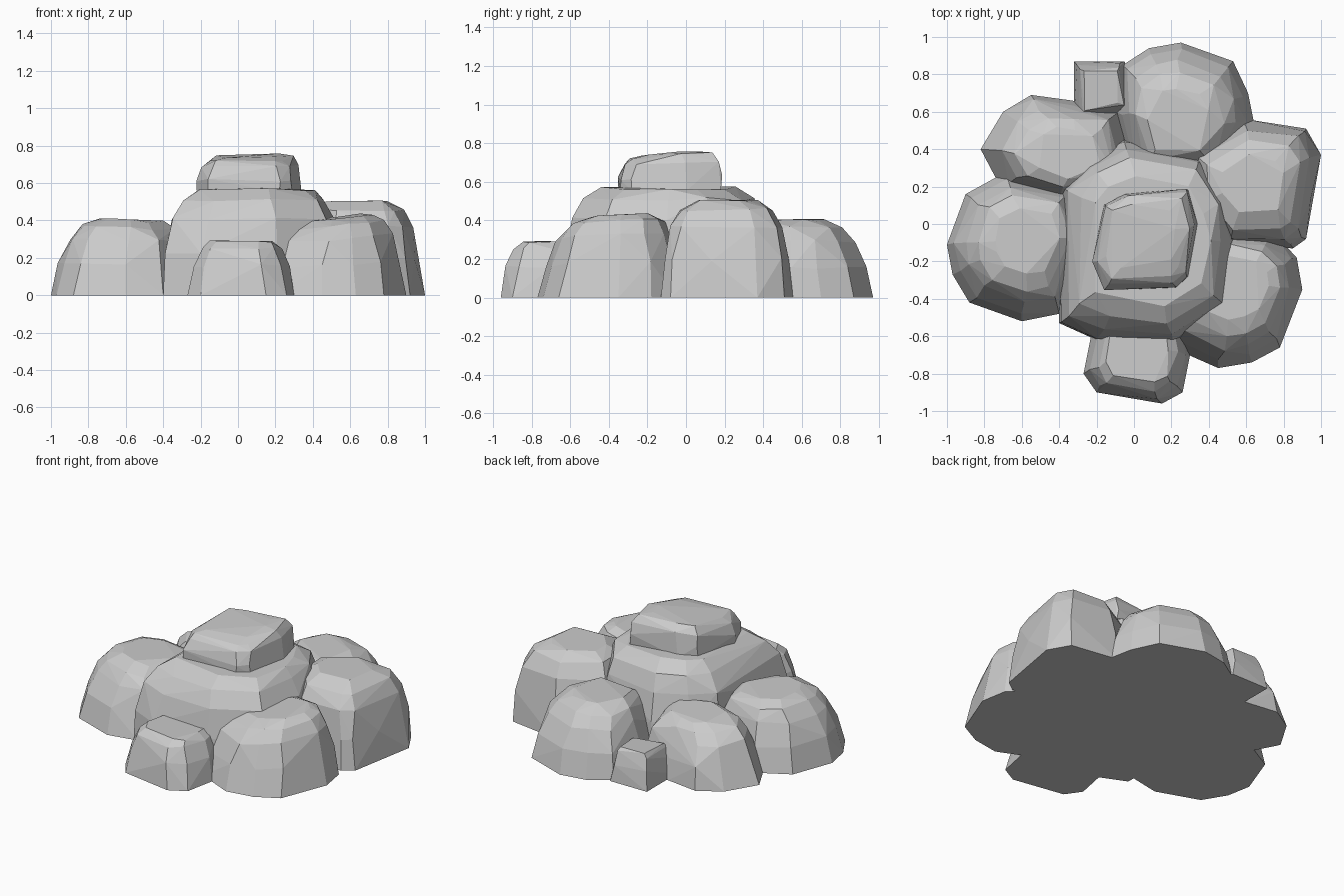
import bpy
import bmesh
import random
from mathutils import Vector

random.seed(4)

if "Cube" in bpy.data.objects:
    bpy.data.objects.remove(bpy.data.objects["Cube"], do_unlink=True)

# Single stone colour
stone = bpy.data.materials.new("stone_grey")
stone.use_nodes = True
colour = (0.6, 0.6, 0.6, 1)
stone.diffuse_color = colour
stone.node_tree.nodes["Principled BSDF"].inputs["Base Color"].default_value = colour

# Ring heights and widths, as fractions of the full height and footprint
BOULDER = [(0, 1), (0.4, 0.9), (0.74, 0.78), (0.91, 0.64), (1, 0.45)]
STEEP = [(0, 1), (0.4, 0.94), (0.74, 0.84), (0.92, 0.7), (1, 0.45)]
MOUND = [(0, 1), (0.4, 0.97), (0.72, 0.9), (0.9, 0.79), (1, 0.63)]
BLOCK = [(0, 1), (0.55, 0.88), (0.88, 0.75), (1, 0.62)]
CAP = [(0, 1), (0.38, 0.99), (0.75, 0.92), (0.94, 0.8), (1, 0.58)]


def rock(name, height, outline, centre, profile=BOULDER, floor=0, tilt=(0, 0), rough=0.012):
    """Faceted rock: the footprint shrinks ring by ring toward the crown centre."""
    bm = bmesh.new()
    mid = Vector(centre)
    for level, scale in profile:
        for point in outline:
            p = mid + (Vector(point) - mid) * scale
            z = floor + level * height
            if level > 0:
                p += Vector((random.uniform(-rough, rough), random.uniform(-rough, rough)))
                z += level * (p - mid).dot(Vector(tilt)) + random.uniform(-rough, rough / 2)
            bm.verts.new((p.x, p.y, z))
    hull = bmesh.ops.convex_hull(bm, input=bm.verts)
    spare = {v for v in hull["geom_interior"] + hull["geom_unused"]
             if isinstance(v, bmesh.types.BMVert)}
    bmesh.ops.delete(bm, geom=list(spare), context="VERTS")
    # Merge nearly coplanar triangles into broader facets
    bmesh.ops.dissolve_limit(bm, angle_limit=0.06, verts=bm.verts, edges=bm.edges)
    bmesh.ops.recalc_face_normals(bm, faces=bm.faces)
    mesh = bpy.data.meshes.new(name)
    bm.to_mesh(mesh)
    bm.free()
    mesh.materials.append(stone)
    obj = bpy.data.objects.new(name, mesh)
    bpy.context.collection.objects.link(obj)
    return obj


# Central mound and the cap stone on it
rock("central_mound", 0.57,
     [(-0.4, -0.53), (-0.2, -0.62), (0.2, -0.65), (0.5, -0.46), (0.56, -0.1),
      (0.53, 0.14), (0.38, 0.37), (-0.06, 0.45), (-0.28, 0.35), (-0.4, 0.2)],
     (0.13, -0.06), MOUND)
rock("cap_stone", 0.2,
     [(-0.22, -0.2), (-0.16, -0.35), (0.22, -0.34), (0.29, -0.28), (0.34, 0),
      (0.29, 0.18), (-0.05, 0.16), (-0.16, 0.1)],
     (0.08, -0.08), CAP, floor=0.55, tilt=(0.01, 0.07))

# Ring of large boulders
rock("right_side_boulder", 0.4,
     [(-1, -0.11), (-0.97, -0.27), (-0.88, -0.42), (-0.6, -0.52), (-0.4, -0.48),
      (-0.2, -0.1), (-0.33, 0.2), (-0.7, 0.27), (-0.9, 0.16)],
     (-0.55, -0.06), tilt=(-0.05, 0))
rock("back_right_boulder", 0.365,
     [(-0.82, 0.4), (-0.7, 0.6), (-0.55, 0.69), (-0.33, 0.66), (-0.08, 0.6),
      (0, 0.25), (-0.4, 0.12), (-0.72, 0.21)],
     (-0.32, 0.36), tilt=(0, -0.05))
rock("back_boulder", 0.4,
     [(-0.06, 0.85), (0.08, 0.94), (0.25, 0.97), (0.53, 0.87), (0.61, 0.7),
      (0.64, 0.55), (0.5, 0.25), (0, 0.25), (-0.1, 0.6)],
     (0.22, 0.53))
rock("left_side_boulder", 0.5,
     [(0.3, 0.38), (0.6, 0.56), (0.92, 0.51), (1, 0.37), (0.96, 0.12),
      (0.92, -0.08), (0.85, -0.13), (0.5, -0.12), (0.3, 0.1)],
     (0.63, 0.2), STEEP)
rock("front_left_boulder", 0.425,
     [(0.2, -0.66), (0.45, -0.77), (0.63, -0.74), (0.78, -0.66), (0.9, -0.35),
      (0.87, -0.18), (0.75, -0.05), (0.45, 0), (0.16, -0.4)],
     (0.56, -0.3), tilt=(0.1, 0.03))

# Small filler blocks
rock("front_small_block", 0.29,
     [(-0.27, -0.8), (-0.2, -0.9), (0.15, -0.96), (0.26, -0.9), (0.3, -0.7),
      (0.25, -0.45), (-0.2, -0.45)],
     (0.02, -0.66), BLOCK)
rock("back_small_block", 0.22,
     [(-0.32, 0.87), (-0.05, 0.87), (-0.02, 0.6), (-0.32, 0.55)],
     (-0.18, 0.72), BLOCK)
